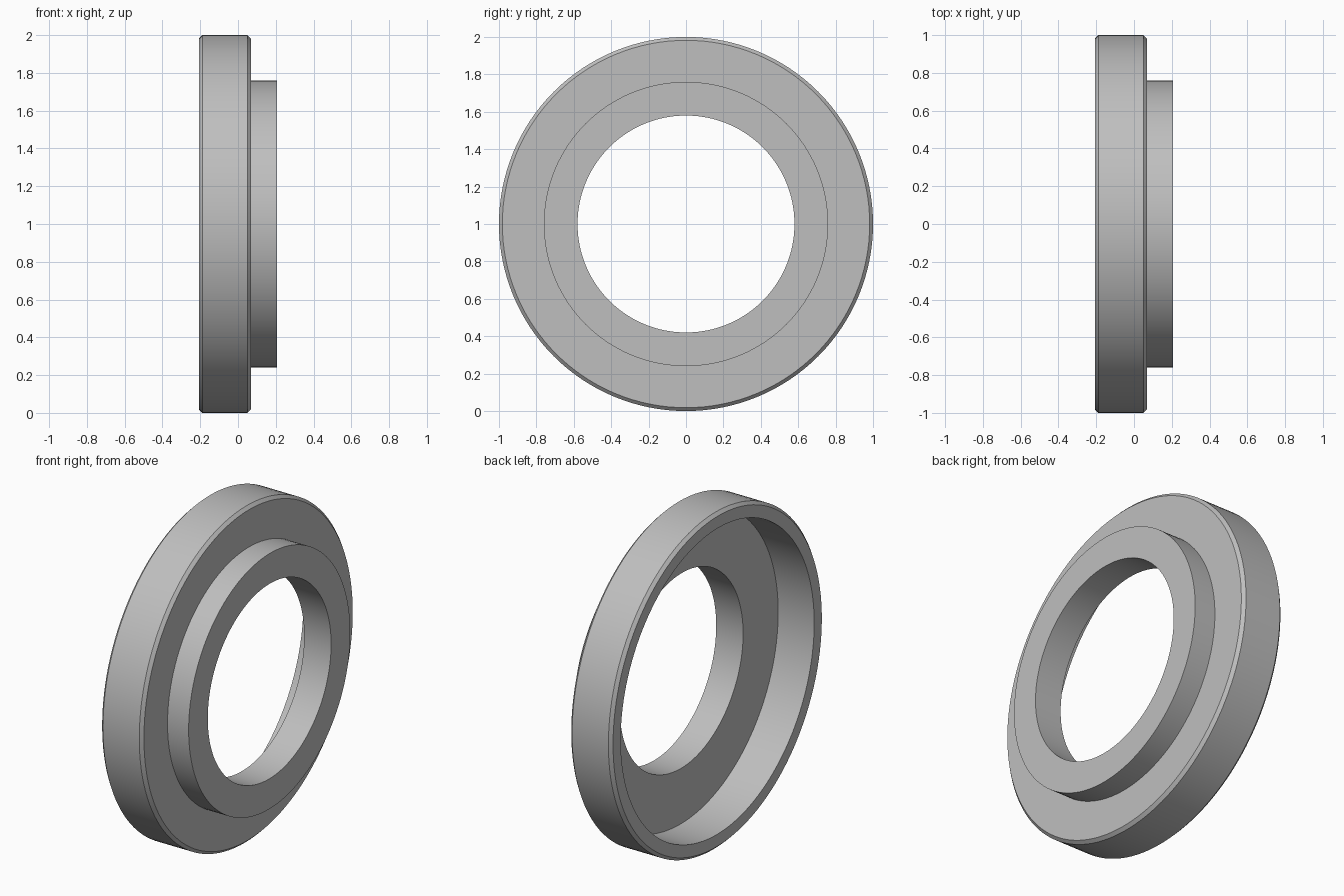
import bpy, bmesh
from math import pi, radians
from mathutils import Vector, Matrix

if "Cube" in bpy.data.objects:
    bpy.data.objects.remove(bpy.data.objects["Cube"])

SEGMENTS = 128
BACK, FLOOR, STEP, FRONT = -0.207, 0.03, 0.068, 0.207   # stations along the axis
R_OUTER, R_RECESS, R_BOSS, R_BORE = 1.0, 0.91, 0.76, 0.58
CHAMFER = 0.018

# Plain grey metal
grey = bpy.data.materials.new("grey_metal")
grey.use_nodes = True
colour = (0.52, 0.52, 0.52, 1)
grey.diffuse_color = colour
grey.node_tree.nodes["Principled BSDF"].inputs["Base Color"].default_value = colour

# Closed cross-section as (axis position, radius)
profile = [
    (FRONT, R_BORE), (FRONT, R_BOSS),                                # boss face
    (STEP, R_BOSS), (STEP, R_OUTER - CHAMFER),                       # flange front
    (STEP - CHAMFER, R_OUTER), (BACK + CHAMFER, R_OUTER),            # rim
    (BACK, R_OUTER - CHAMFER), (BACK, R_RECESS),                     # back lip
    (FLOOR, R_RECESS), (FLOOR, R_BORE),                              # recess
]

# Turn the section around the x axis
bm = bmesh.new()
verts = [bm.verts.new((x, 0, r)) for x, r in profile]
edges = [bm.edges.new((a, b)) for a, b in zip(verts, verts[1:] + verts[:1])]
bmesh.ops.spin(bm, geom=verts + edges, cent=(0, 0, 0), axis=(1, 0, 0),
               angle=2 * pi, steps=SEGMENTS, use_merge=True)
bmesh.ops.remove_doubles(bm, verts=bm.verts, dist=1e-5)
bmesh.ops.recalc_face_normals(bm, faces=bm.faces)
bm.transform(Matrix.Translation(Vector((0, 0, R_OUTER))))

mesh = bpy.data.meshes.new("flanged_ring")
bm.to_mesh(mesh)
bm.free()
mesh.materials.append(grey)
ring = bpy.data.objects.new("flanged_ring", mesh)
bpy.context.collection.objects.link(ring)

# Smooth round walls, crisp machined edges
bpy.ops.object.select_all(action="DESELECT")
ring.select_set(True)
bpy.context.view_layer.objects.active = ring
bpy.ops.object.shade_smooth_by_angle(angle=radians(30))
